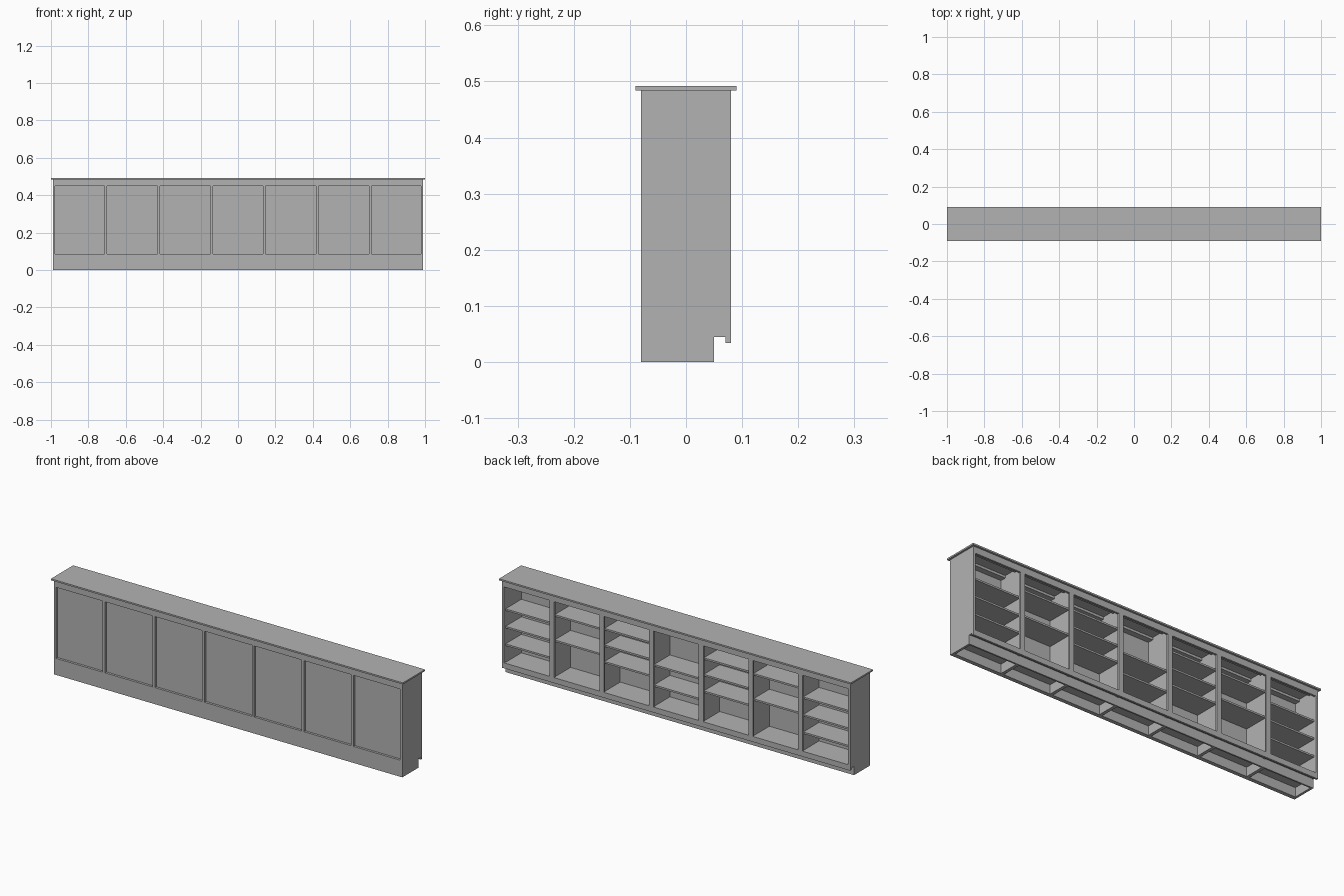
import bpy
import bmesh

old = bpy.data.objects.get("Cube")
if old:
    bpy.data.objects.remove(old, do_unlink=True)

grey = bpy.data.materials.new("warm_grey_paint")
grey.use_nodes = True
COLOUR = (0.45, 0.45, 0.45, 1)
grey.diffuse_color = COLOUR
grey.node_tree.nodes["Principled BSDF"].inputs["Base Color"].default_value = COLOUR

BAYS = 7
HALF = 0.99           # half the carcass length
PITCH = 0.2825        # distance between bay centres
BOARD = 0.012
FLOOR = 0.06          # top of the cabinet floor
TOP = 0.484           # underside of the counter


def build(name, bm):
    bmesh.ops.recalc_face_normals(bm, faces=bm.faces)
    mesh = bpy.data.meshes.new(name)
    bm.to_mesh(mesh)
    bm.free()
    mesh.materials.append(grey)
    obj = bpy.data.objects.new(name, mesh)
    bpy.context.collection.objects.link(obj)
    return obj


def box(name, x, y, z):
    """Box from (min, max) pairs."""
    bm = bmesh.new()
    bmesh.ops.create_cube(bm, size=1)
    for v in bm.verts:
        v.co = [r[0] if c < 0 else r[1] for c, r in zip(v.co, (x, y, z))]
    return build(name, bm)


def upright(name, x, profile):
    """Board cut to a side profile of (y, z) points and extruded along x."""
    bm = bmesh.new()
    face = bm.faces.new([bm.verts.new((x[0], y, z)) for y, z in profile])
    out = bmesh.ops.extrude_face_region(bm, geom=[face])
    for v in out["geom"]:
        if isinstance(v, bmesh.types.BMVert):
            v.co.x = x[1]
    return build(name, bm)


# Counter
box("counter", (-1, 1), (-0.09, 0.09), (TOP, 0.492))

# End panels and bay dividers, notched for the toe space
side_profile = [(-0.08, 0), (0.05, 0), (0.05, 0.045), (0.07, 0.045),
                (0.07, 0.034), (0.08, 0.034), (0.08, TOP), (-0.08, TOP)]
for name, s in (("left_end_panel", 1), ("right_end_panel", -1)):
    upright(name, (s * HALF, s * (HALF - BOARD)), side_profile)
divider_profile = [(-0.068, 0), (0.042, 0), (0.042, 0.045), (0.072, 0.045),
                   (0.072, TOP), (-0.068, TOP)]
edges = [(i - BAYS / 2) * PITCH for i in range(1, BAYS)]
for x in edges:
    upright("bay_divider", (x - 0.008, x + 0.008), divider_profile)

# Front: recessed panel sheet with rails and stiles around it
INNER = HALF - BOARD
box("front_panel_sheet", (-INNER, INNER), (-0.068, -0.06), (0.0, TOP))
box("front_base_rail", (-HALF, HALF), (-0.08, -0.068), (0, 0.085))
box("front_top_rail", (-HALF, HALF), (-0.08, -0.068), (0.45, TOP))
for x in edges:
    box("front_stile", (x - 0.007, x + 0.007), (-0.08, -0.068), (0.085, 0.45))

# Open side: face frame
box("back_top_rail", (-HALF, HALF), (0.07, 0.08), (0.452, TOP))
box("back_bottom_rail", (-HALF, HALF), (0.07, 0.08), (0.034, FLOOR + 0.002))
for x in edges:
    box("back_stile", (x - 0.013, x + 0.013), (0.07, 0.08), (FLOOR, 0.452))

# Floor, toe board and top stretchers
box("cabinet_floor", (-INNER, INNER), (-0.06, 0.07), (0.047, FLOOR))
box("toe_board", (-HALF, HALF), (0.042, 0.05), (0, 0.047))
for y in ((-0.06, -0.03), (0.035, 0.07)):
    box("top_stretcher", (-INNER, INNER), y, (TOP - 0.012, TOP))

# Shelves, arranged symmetrically about the middle bay
shelf_heights = {
    0: (0.275, 0.17),
    1: (0.385, 0.30, 0.215),
    2: (0.38, 0.25),
    3: (0.335, 0.245, 0.155),
}
for bay in range(BAYS):
    offset = bay - BAYS // 2
    x = offset * PITCH
    reach = PITCH / 2 - 0.006
    for z in shelf_heights[abs(offset)]:
        box("shelf", (max(x - reach, -INNER), min(x + reach, INNER)),
            (-0.06, 0.068), (z - 0.009, z))
